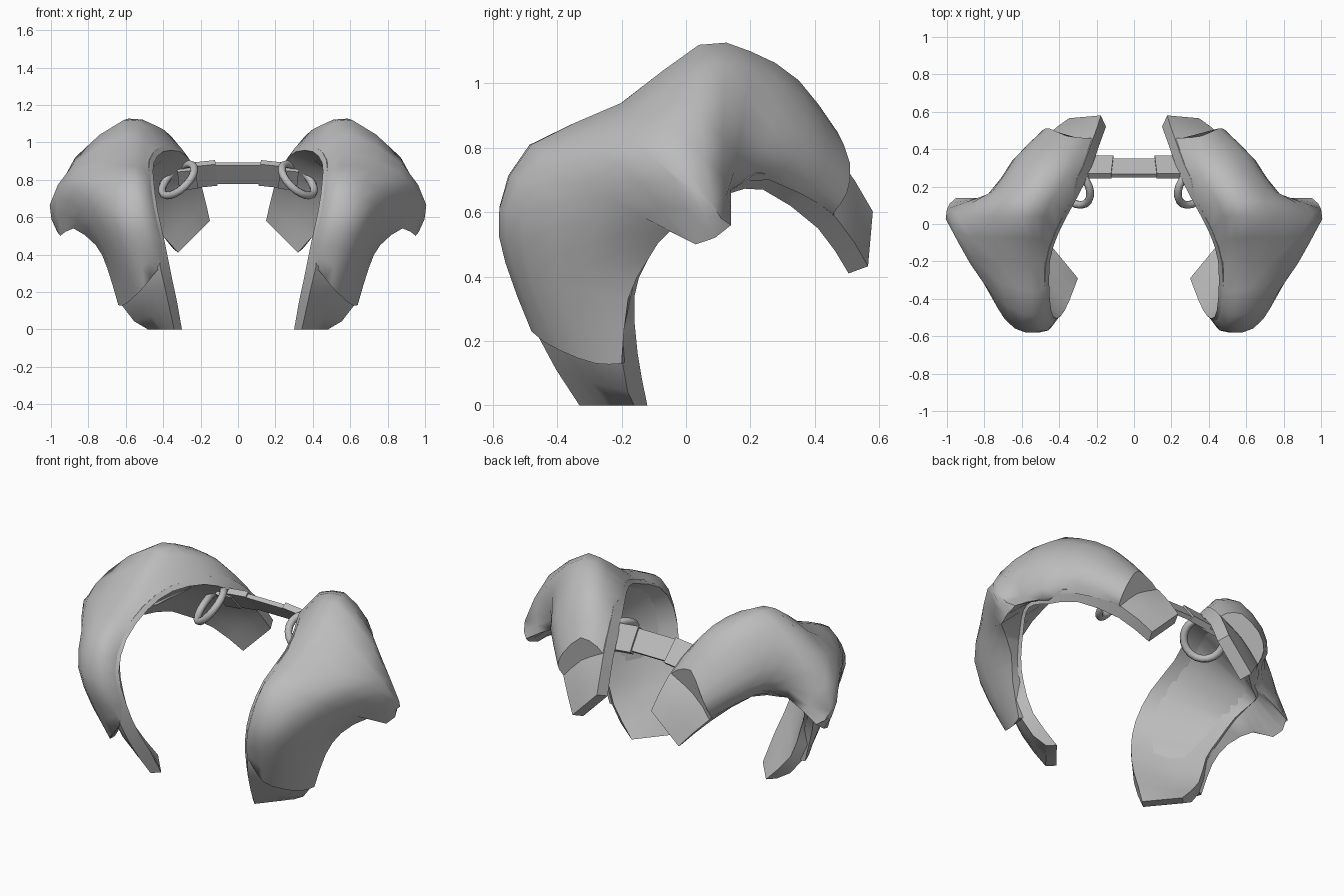
import bpy, bmesh, math
from mathutils import Vector, Matrix

old = bpy.data.objects.get("Cube")
if old:
    bpy.data.objects.remove(old, do_unlink=True)

grey = bpy.data.materials.new("plain grey")
grey.use_nodes = True
grey.diffuse_color = (.5, .5, .5, 1)
bsdf = next(n for n in grey.node_tree.nodes if n.type == "BSDF_PRINCIPLED")
bsdf.inputs["Base Color"].default_value = (.5, .5, .5, 1)
bsdf.inputs["Roughness"].default_value = .7


def make_object(name, bm, both_sides=True, smooth_angle=None):
    """Turn a bmesh into a grey scene object, mirrored across x if asked."""
    mesh = bpy.data.meshes.new(name)
    bm.to_mesh(mesh)
    bm.free()
    obj = bpy.data.objects.new(name, mesh)
    bpy.context.collection.objects.link(obj)
    mesh.materials.append(grey)
    if smooth_angle:
        bpy.ops.object.select_all(action="DESELECT")
        bpy.context.view_layer.objects.active = obj
        obj.select_set(True)
        bpy.ops.object.shade_smooth_by_angle(angle=math.radians(smooth_angle))
    if both_sides:
        obj.modifiers.new("other_side", "MIRROR").use_axis = (True, False, False)


def refine(points):
    """Insert one smooth in-between point per span of a path."""
    out = []
    for i in range(len(points) - 1):
        a, b = points[i], points[i + 1]
        before = points[i - 1] if i else a * 2 - b
        after = points[i + 2] if i + 2 < len(points) else b * 2 - a
        out += [a, (a + b) * .5625 - (before + after) * .0625]
    return out + [points[-1]]


def rail(*points):
    return refine([Vector(p) for p in points])


def loft(name, sections, smooth_angle, closed_path=False):
    """Join closed cross-sections into one solid."""
    bm = bmesh.new()
    loops = [[bm.verts.new(p) for p in section] for section in sections]
    pairs = list(zip(loops, loops[1:]))
    if closed_path:
        pairs.append((loops[-1], loops[0]))
    else:
        bm.faces.new(loops[0])
        bm.faces.new(loops[-1])
    for a, b in pairs:
        for i in range(len(a)):
            j = (i + 1) % len(a)
            bm.faces.new((a[i], a[j], b[j], b[i]))
    bmesh.ops.recalc_face_normals(bm, faces=bm.faces[:])
    make_object(name, bm, smooth_angle=smooth_angle)


# Liner edges run from the front tip, over the shoulder, to the back tip
inner_edge = rail((.30, -.29, .03), (.35, -.42, .26), (.39, -.49, .46), (.43, -.5, .64),
                  (.45, -.4, .79), (.45, -.2, .89), (.40, -.04, .95), (.31, .13, .95),
                  (.24, .27, .88), (.19, .41, .75), (.15, .52, .58))
outer_edge = rail((.44, -.12, 0), (.58, -.15, .16), (.64, -.16, .34), (.69, -.12, .45),
                  (.74, -.04, .57), (.78, .03, .63), (.78, .09, .65), (.71, .14, .66),
                  (.6, .24, .67), (.45, .41, .55), (.32, .505, .41))

# Curved liner plate: bowed in the middle, thick where it shows at the tips
liner, fronts = [], []
last = len(inner_edge) - 1
for i, (a, b) in enumerate(zip(inner_edge, outer_edge)):
    lo, hi = max(i - 1, 0), min(i + 1, last)
    along = inner_edge[hi] + outer_edge[hi] - inner_edge[lo] - outer_edge[lo]
    out = (b - a).cross(along).normalized()
    thick = .07 if i < 4 or i > last - 6 else .03
    bow = .05 * math.sin(math.pi * i / last)
    under = refine([a, (a + b) / 2 + out * bow, b])
    over = [p + out * thick for p in under]
    if i == 0:
        # Flat foot
        for p in under + over:
            p.z = 0
    liner.append(under + over[::-1])
    fronts.append((a + out * (thick - .01), b + out * (thick - .01)))
loft("shoulder_liner", liner, 40)

# Sculpted shell wraps the liner between the two tips
crest = rail((.43, -.49, .32), (.44, -.55, .46), (.48, -.57, .62), (.50, -.48, .8),
             (.50, -.22, .91), (.48, .04, 1.08), (.40, .19, 1.07), (.32, .33, .98),
             (.26, .46, .82))
ridge = rail((.50, -.48, .23), (.53, -.56, .44), (.58, -.58, .61), (.6, -.48, .81),
             (.61, -.2, .94), (.61, .04, 1.12), (.55, .2, 1.1), (.45, .35, 1.01),
             (.36, .47, .85))
upper = rail((.56, -.39, .17), (.62, -.48, .38), (.69, -.51, .6), (.76, -.38, .75),
             (.86, -.18, .84), (.87, .04, .92), (.71, .19, .97), (.59, .37, .89),
             (.45, .51, .75))
lower = rail((.61, -.28, .13), (.68, -.3, .35), (.75, -.3, .5), (.84, -.23, .64),
             (.97, -.04, .71), (1, .08, .63), (.78, .16, .79), (.65, .34, .77),
             (.49, .5, .66))
rim = rail((.64, -.2, .13), (.7, -.18, .33), (.76, -.12, .45), (.88, -.05, .54),
           (.95, .03, .5), (.95, .14, .56), (.76, .14, .67), (.64, .26, .70),
           (.49, .46, .6))
shell = [[edge[0]] + refine(list(points)) + [edge[1]]
         for edge, points in zip(fronts[2:-2], zip(crest, ridge, upper, lower, rim))]
loft("shoulder_shell", shell, 45)


def box(name, location, size, turn, both_sides):
    bm = bmesh.new()
    bmesh.ops.create_cube(bm, size=1)
    bm.transform(Matrix.Translation(location) @ turn @ Matrix.Diagonal((*size, 1)))
    make_object(name, bm, both_sides)


# Back strap: centre link, side links and end links
tilt = Matrix.Rotation(math.radians(-50), 4, "X")
side_turn = Matrix.Rotation(math.radians(6), 4, "Y") @ tilt
box("strap_centre", (0, .3, .835), (.24, .13, .025), tilt, False)
box("strap_side", (.18, .305, .83), (.13, .15, .035), side_turn, True)
box("strap_end", (.27, .3, .805), (.1, .13, .025), side_turn, True)

# Ring joining strap and liner
normal = Vector((.62, -.45, .64)).normalized()
side = normal.orthogonal().normalized()
up = normal.cross(side)
ring = []
for i in range(20):
    angle = math.tau * i / 20
    out = side * math.cos(angle) + up * math.sin(angle)
    hub = Vector((.32, .2, .8)) + out * .11
    ring.append([hub + (out * math.cos(b) + normal * math.sin(b)) * .021
                 for b in (math.tau * k / 8 for k in range(8))])
loft("strap_ring", ring, 60, closed_path=True)
